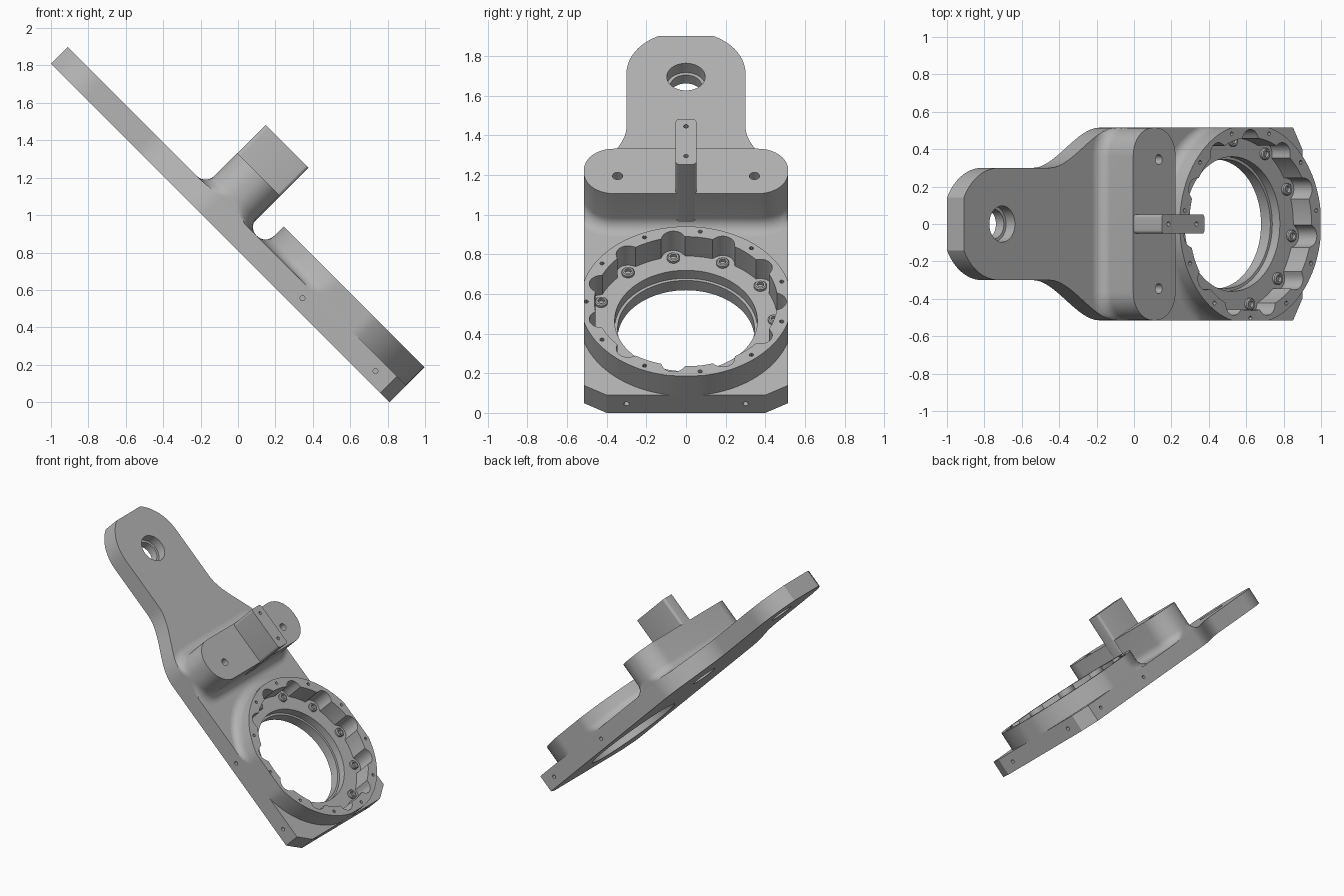
import bpy, bmesh, math
from mathutils import Matrix

if "Cube" in bpy.data.objects:
    bpy.data.objects.remove(bpy.data.objects["Cube"])

# Local frame: u runs down the 45 degree slope, y is across, n is the plate normal
S = math.sqrt(0.5)
TILT = Matrix(((S, 0, S, -1), (0, 1, 0, 0), (-S, 0, S, 1.81), (0, 0, 0, 1)))
HALF, THICK, LENGTH = 0.515, 0.127, 2.56
RING_U, RING_R, RING_TOP = 2.03, 0.535, 0.265
BLOCK_TOP, TOWER_TOP, FILLET = 0.366, 0.58, 0.065
COUNT = 11
STEP = 2 * math.pi / COUNT

metal = bpy.data.materials.new("light grey metal")
metal.diffuse_color = (0.45, 0.45, 0.45, 1)
metal.use_nodes = True
metal.node_tree.nodes["Principled BSDF"].inputs["Base Color"].default_value = metal.diffuse_color


def loft(name, sections):
    """Solid skin through outlines of equal point count: [(points, n), ...]"""
    bm = bmesh.new()
    rows = [[bm.verts.new((u, y, n)) for u, y in pts] for pts, n in sections]
    bm.faces.new(rows[0][::-1])
    bm.faces.new(rows[-1])
    size = len(rows[0])
    for a, b in zip(rows, rows[1:]):
        for i in range(size):
            j = (i + 1) % size
            bm.faces.new((a[i], a[j], b[j], b[i]))
    bmesh.ops.recalc_face_normals(bm, faces=bm.faces)
    mesh = bpy.data.meshes.new(name)
    bm.to_mesh(mesh)
    bm.free()
    ob = bpy.data.objects.new(name, mesh)
    bpy.context.collection.objects.link(ob)
    mesh.materials.append(metal)
    return ob


def circle(u, y, r, k=24):
    return [(u + r * math.cos(2 * math.pi * i / k), y + r * math.sin(2 * math.pi * i / k))
            for i in range(k)]


def hole(u, y, r, n0, n1, k=24):
    pts = circle(u, y, r, k)
    return loft("cutter", [(pts, n0), (pts, n1)])


def turned_hole(r, depth, place):
    ob = hole(0, 0, r, -depth, depth, 16)
    ob.data.transform(place)
    return ob


def cut(ob, cutters):
    for c in cutters:
        m = ob.modifiers.new("cut", 'BOOLEAN')
        m.operation, m.solver, m.object = 'DIFFERENCE', 'EXACT', c
    dg = bpy.context.evaluated_depsgraph_get()
    mesh = bpy.data.meshes.new_from_object(ob.evaluated_get(dg))
    ob.modifiers.clear()
    ob.data = mesh
    for c in cutters:
        bpy.data.objects.remove(c)


def rounded_box(u0, u1, half, r, grow=0.0, k=10):
    pts = []
    for cu, cy, a0 in ((u1 - r, half - r, 0), (u0 + r, half - r, 90),
                       (u0 + r, r - half, 180), (u1 - r, r - half, 270)):
        for i in range(k + 1):
            a = math.radians(a0 + 90 * i / k)
            pts.append((cu + (r + grow) * math.cos(a), cy + (r + grow) * math.sin(a)))
    return pts


def plate_half(u):
    """Half width of the plate where the arm flares into the base"""
    t = min(1, max(0, (u - 0.65) / 0.5))
    return 0.3 + (HALF - 0.3) * t * t * (3 - 2 * t)


def clamp(pts):
    return [(min(u, LENGTH), max(-plate_half(u), min(plate_half(u), y))) for u, y in pts]


def fillet_steps(k=8):
    """(outward growth, height) along a concave quarter round"""
    for i in range(k + 1):
        a = math.pi / 2 * i / k
        yield FILLET * (1 - math.sin(a)), THICK + FILLET * (1 - math.cos(a))


# Plate: rounded arm end, flare, straight base with clipped corners
a0 = math.acos(0.265 / 0.3)
half = [(0.265 - 0.3 * math.cos(a), 0.3 * math.sin(a))
        for a in (a0 + (math.pi / 2 - a0) * i / 12 for i in range(13))]
half += [(0.65 + 0.5 * i / 16, plate_half(0.65 + 0.5 * i / 16)) for i in range(17)]
half += [(2.49, HALF), (LENGTH, 0.4)]
outline = half + [(u, -y) for u, y in reversed(half)]
plate = loft("base_plate", [(outline, 0), (outline, THICK)])
cutters = [hole(0.29, 0, 0.08, -0.1, 0.3, 40), hole(0.29, 0, 0.097, 0.06, 0.3, 40),
           hole(RING_U, 0, 0.345, -0.1, 0.3, 80), hole(RING_U, 0, 0.36, 0.07, 0.3, 80),
           hole(1.2, 0, 0.09, -0.1, 0.08, 32)]
for s in (-1, 1):
    for u in (1.838, 2.39):
        cutters.append(turned_hole(0.013, 0.06, Matrix.Translation((u, s * HALF, 0.064))
                                   @ Matrix.Rotation(math.pi / 2, 4, 'X')))
    cutters.append(turned_hole(0.013, 0.06, Matrix.Translation((LENGTH, s * 0.3, 0.064))
                               @ Matrix.Rotation(math.pi / 2, 4, 'Y')))
cut(plate, cutters)

# Cross block with a concave fillet at its foot
block = loft("cross_block", [(clamp(rounded_box(1.042, 1.362, HALF, 0.15, g)), n)
                             for g, n in fillet_steps()]
             + [(rounded_box(1.042, 1.362, HALF, 0.15), BLOCK_TOP)])
cut(block, [hole(1.236, s * 0.345, 0.026, 0.2, 0.5) for s in (-1, 1)])

# Upright tab on the block
tab_pts = rounded_box(1.045, 1.367, 0.052, 0.018, 0, 5)
tab = loft("upright_tab", [(tab_pts, 0.15), (tab_pts, TOWER_TOP)])
cut(tab, [hole(u, 0, 0.012, 0.48, 0.7, 16) for u in (1.096, 1.308)])


# Raised ring, filleted on the uphill side, with scalloped pockets inside
def ring_outline(g):
    pts = []
    for i in range(120):
        a = 2 * math.pi * i / 120
        r = RING_R + g * math.sqrt(max(0, -math.cos(a)))
        pts.append((RING_U + r * math.cos(a), r * math.sin(a)))
    return clamp(pts)


def around(radius, phase, i):
    a = math.radians(phase) + STEP * i
    return RING_U - radius * math.cos(a), radius * math.sin(a)


PHASE = -8.2
scallops = []
for i in range(COUNT * 30):
    a = STEP * i / 30
    d = (a + STEP / 2) % STEP - STEP / 2
    q = 0.06 ** 2 - (0.446 * math.sin(d)) ** 2
    r = max(0.462, 0.446 * math.cos(d) + math.sqrt(q)) if q > 0 else 0.462
    b = a + math.radians(PHASE)
    scallops.append((RING_U - r * math.cos(b), r * math.sin(b)))
ring = loft("bearing_ring", [(ring_outline(g), n) for g, n in fillet_steps()]
            + [(ring_outline(0), RING_TOP)])
cut(ring, [loft("cutter", [(scallops, 0.05), (scallops, 0.4)])]
    + [hole(*around(0.503, -PHASE, i), 0.011, 0.2, 0.4, 12) for i in range(COUNT)])

# Screw bushings on the pocket floor
bushings = []
for i in range(COUNT):
    u, y = around(0.446, PHASE, i)
    b = loft("screw_bushing_%d" % (i + 1), [(circle(u, y, 0.032), 0.12),
                                            (circle(u, y, 0.032), 0.14),
                                            (circle(u, y, 0.026), 0.146)])
    cut(b, [hole(u, y, 0.017, 0.125, 0.2, 16)])
    bushings.append(b)

# Tilt everything into place and shade
bpy.ops.object.select_all(action='DESELECT')
for ob in [plate, block, tab, ring] + bushings:
    ob.data.transform(TILT)
    ob.data.update()
    ob.select_set(True)
    bpy.context.view_layer.objects.active = ob
bpy.ops.object.shade_smooth_by_angle(angle=math.radians(30))
